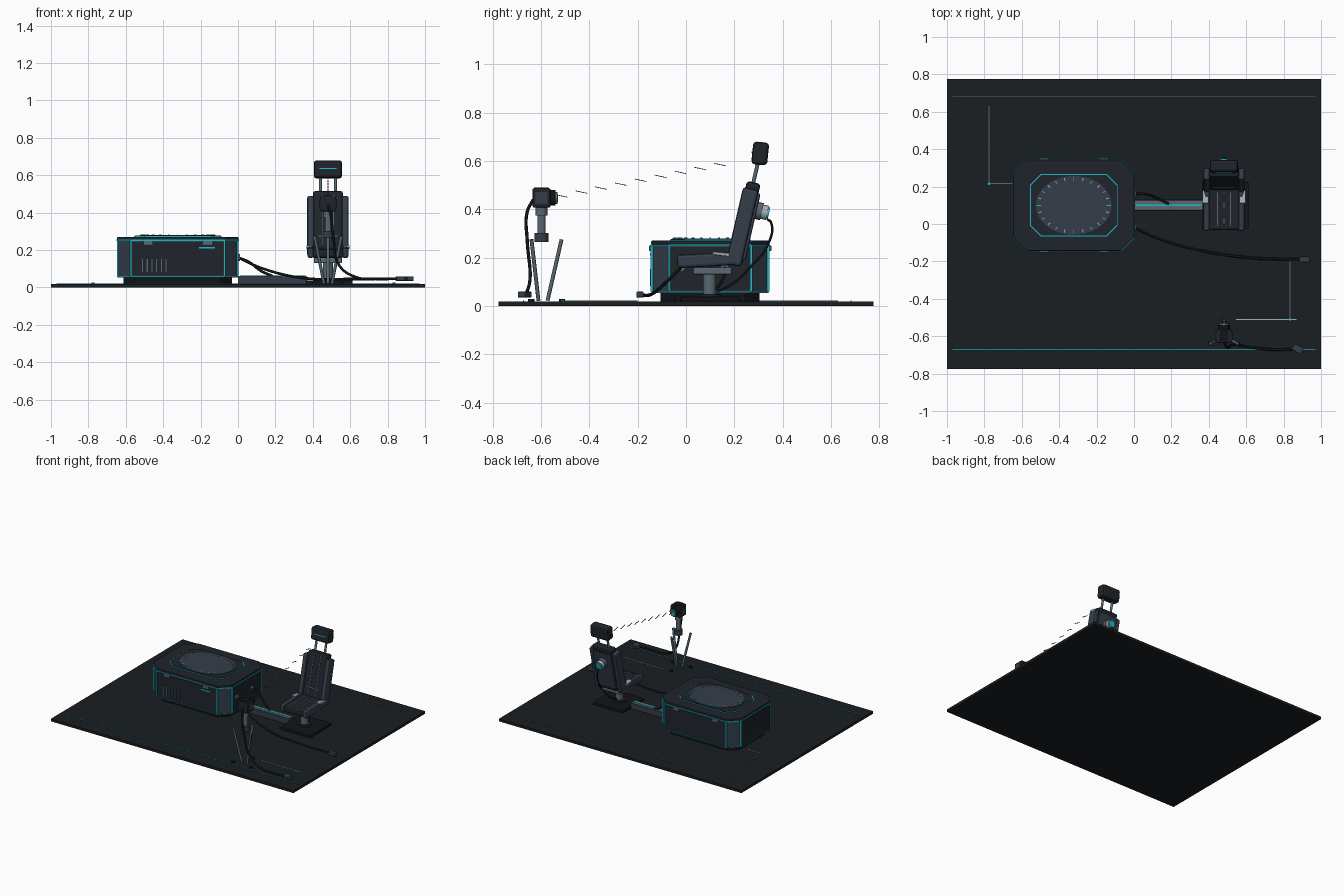
import bpy, bmesh
from math import pi, sin, cos, radians
from mathutils import Vector, Matrix

if "Cube" in bpy.data.objects:
    bpy.data.objects.remove(bpy.data.objects["Cube"])

def mat(name, rgb):
    m = bpy.data.materials.new(name)
    m.diffuse_color = (*rgb, 1)
    m.use_nodes = True
    m.node_tree.nodes["Principled BSDF"].inputs["Base Color"].default_value = m.diffuse_color
    return m

FLOOR = mat("floor_dark", (0.010, 0.013, 0.016))
DARK = mat("dark", (0.014, 0.018, 0.023))
BLACK = mat("black", (0.006, 0.007, 0.009))
SLATE = mat("slate", (0.035, 0.048, 0.068))
STEEL = mat("steel", (0.10, 0.14, 0.17))
LIGHT = mat("light", (0.40, 0.45, 0.48))
CYAN = mat("cyan", (0.01, 0.50, 0.62))
DIM = mat("dim_cyan", (0.01, 0.25, 0.31))

def finish(name, bm, m, bevel=0, smooth=False):
    me = bpy.data.meshes.new(name)
    bmesh.ops.recalc_face_normals(bm, faces=bm.faces)
    bm.to_mesh(me)
    bm.free()
    me.materials.append(m)
    ob = bpy.data.objects.new(name, me)
    bpy.context.collection.objects.link(ob)
    if bevel:
        b = ob.modifiers.new("bevel", 'BEVEL')
        b.width, b.segments = bevel, 2
    if smooth:
        bpy.context.view_layer.objects.active = ob
        bpy.ops.object.select_all(action='DESELECT')
        ob.select_set(True)
        bpy.ops.object.shade_smooth_by_angle(angle=radians(35))
    return ob

def box(name, loc, size, m, rx=0, rz=0, bevel=0):
    bm = bmesh.new()
    M = (Matrix.Translation(loc) @ Matrix.Rotation(rz, 4, 'Z') @ Matrix.Rotation(rx, 4, 'X')
         @ Matrix.Diagonal((*size, 1)))
    bmesh.ops.create_cube(bm, size=1, matrix=M)
    return finish(name, bm, m, bevel)

def rod(name, a, b, r, m, r2=None, n=20):
    a, b = Vector(a), Vector(b)
    d = b - a
    M = Matrix.Translation((a + b) / 2) @ d.to_track_quat('Z', 'Y').to_matrix().to_4x4()
    bm = bmesh.new()
    bmesh.ops.create_cone(bm, cap_ends=True, segments=n, radius1=r,
                          radius2=r if r2 is None else r2, depth=d.length, matrix=M)
    return finish(name, bm, m, smooth=True)

def prism(name, pts, z0, z1, m, bevel=0):
    bm = bmesh.new()
    f = bm.faces.new([bm.verts.new((x, y, z0)) for x, y in pts])
    g = bmesh.ops.extrude_face_region(bm, geom=[f])
    vs = [v for v in g['geom'] if isinstance(v, bmesh.types.BMVert)]
    bmesh.ops.translate(bm, vec=(0, 0, z1 - z0), verts=vs)
    return finish(name, bm, m, bevel)

CX, CY = -0.322, 0.1    # console centre
def octagon(hx, hy, c):
    q = [(hx, hy - c), (hx - c, hy), (-hx + c, hy), (-hx, hy - c),
         (-hx, -hy + c), (-hx + c, -hy), (hx - c, -hy), (hx, -hy + c)]
    return [(CX + x, CY + y) for x, y in q]

def cable(name, pts, r=0.007):
    cu = bpy.data.curves.new(name, 'CURVE')
    cu.dimensions = '3D'
    cu.bevel_depth, cu.bevel_resolution, cu.resolution_u = r, 2, 8
    cu.use_fill_caps = True
    s = cu.splines.new('BEZIER')
    s.bezier_points.add(len(pts) - 1)
    for p, co in zip(s.bezier_points, pts):
        p.co = co
        p.handle_left_type = p.handle_right_type = 'AUTO'
    cu.materials.append(BLACK)
    ob = bpy.data.objects.new(name, cu)
    bpy.context.collection.objects.link(ob)
    bpy.ops.object.select_all(action='DESELECT')
    ob.select_set(True)
    bpy.context.view_layer.objects.active = ob
    bpy.ops.object.convert(target='MESH')

# Floor slab and its inlaid marks
box("floor", (0, 0, 0.0095), (2, 1.55, 0.019), FLOOR)
box("floor_line_rear", (0, 0.683, 0.02), (1.94, 0.004, 0.003), STEEL)
box("floor_line_front", (0, -0.672, 0.02), (1.94, 0.005, 0.003), DIM)
for tag, x, y0, y1, xa, xb, yh in (("left", -0.775, 0.215, 0.63, -0.775, -0.65, 0.215),
                                   ("right", 0.834, -0.51, -0.2, 0.546, 0.87, -0.51)):
    box(tag + "_mark_long", (x, (y0 + y1) / 2, 0.02), (0.004, y1 - y0, 0.003), STEEL)
    box(tag + "_mark_short", ((xa + xb) / 2, yh, 0.02), (xb - xa, 0.004, 0.003), LIGHT)
    rod(tag + "_mark_dot", (x, yh, 0.019), (x, yh, 0.025), 0.007, CYAN, n=12)

# Console body, plinth, lid and glowing trims
prism("console_plinth", octagon(0.29, 0.205, 0.06), 0.019, 0.056, BLACK)
prism("console_bottom_trim", octagon(0.322, 0.242, 0.072), 0.054, 0.060, DIM)
prism("console_body", octagon(0.32, 0.24, 0.07), 0.058, 0.25, SLATE)
prism("console_lid_trim", octagon(0.327, 0.247, 0.073), 0.248, 0.255, CYAN)
prism("console_lid", octagon(0.324, 0.244, 0.072), 0.254, 0.270, DARK, 0.004)
for s in (-1, 1):
    box("console_face_panel", (CX, CY + s * 0.24, 0.153), (0.49, 0.008, 0.18), DARK)
    box("console_end_panel", (CX + s * 0.32, CY, 0.153), (0.008, 0.33, 0.18), DARK)
    for t in (-1, 1):
        box("console_edge_light_face", (CX + s * 0.251, CY + t * 0.241, 0.154), (0.007, 0.010, 0.19), CYAN)
        box("console_edge_light_end", (CX + s * 0.321, CY + t * 0.171, 0.154), (0.010, 0.007, 0.19), CYAN)
        box("lid_latch", (CX + s * 0.16, CY + t * 0.247, 0.238), (0.05, 0.012, 0.022), STEEL, bevel=0.002)
for i in range(6):
    box("vent_slot", (-0.51 + i * 0.025, CY - 0.245, 0.118), (0.006, 0.006, 0.07), STEEL)
box("status_light", (-0.165, CY - 0.245, 0.212), (0.085, 0.006, 0.008), CYAN)

# Display panel on the lid with dial ring of ticks
prism("display_trim", octagon(0.235, 0.167, 0.058), 0.269, 0.274, CYAN)
prism("display_panel", octagon(0.230, 0.162, 0.056), 0.270, 0.277, DARK)
ellipse = lambda a, b: [(CX + a * cos(i * pi / 32), CY + b * sin(i * pi / 32)) for i in range(64)]
prism("dial", ellipse(0.203, 0.157), 0.275, 0.280, SLATE)
for i in range(24):
    a = i * pi / 12
    box("dial_tick", (CX + 0.187 * cos(a), CY + 0.142 * sin(a), 0.281),
        (0.024 if i % 6 == 0 else 0.016, 0.005, 0.004), CYAN if i % 2 == 0 else LIGHT, rz=a)

# Connecting rail
box("rail", (0.185, 0.1, 0.038), (0.37, 0.06, 0.042), SLATE, bevel=0.004)
box("rail_cover", (0.185, 0.1, 0.058), (0.36, 0.044, 0.006), STEEL)
box("rail_light", (0.185, 0.1, 0.061), (0.35, 0.010, 0.004), CYAN)

# Chair base
SX = 0.481
box("chair_base_plate", (SX + 0.007, 0.1, 0.028), (0.25, 0.25, 0.02), BLACK, bevel=0.004)
rod("chair_pedestal_foot", (SX, 0.098, 0.036), (SX, 0.098, 0.05), 0.045, DARK)
rod("chair_pedestal", (SX, 0.098, 0.04), (SX, 0.098, 0.135), 0.027, STEEL)
box("seat_support", (SX, 0.11, 0.145), (0.15, 0.16, 0.03), STEEL, bevel=0.005)

# Seat cushion with side bolsters
ts = radians(3)
box("seat", (SX, 0.08, 0.186), (0.17, 0.225, 0.045), DARK, ts, bevel=0.012)
for s in (-1, 1):
    box("seat_bolster", (SX + s * 0.093, 0.08, 0.19), (0.034, 0.235, 0.055), SLATE, ts, bevel=0.012)
    box("belt_anchor", (SX + s * 0.1, 0.145, 0.215), (0.03, 0.07, 0.012), LIGHT, radians(-6), bevel=0.003)
for x in (-0.035, 0, 0.035):
    box("seat_seam", (SX + x, 0.08, 0.209), (0.004, 0.18, 0.004), STEEL, ts)

# Reclined backrest, placed in its own tilted frame (x, depth, height)
tb = radians(-13)
R = Matrix.Rotation(tb, 3, 'X')
def P(x, d, h):
    return Vector((SX, 0.2, 0.17)) + R @ Vector((x, d, h))
box("backrest", P(0, 0.002, 0.178), (0.16, 0.058, 0.345), DARK, tb, bevel=0.012)
box("backrest_shell", P(0, 0.03, 0.17), (0.15, 0.02, 0.28), SLATE, tb, bevel=0.006)
for s in (-1, 1):
    box("back_bolster", P(s * 0.093, -0.004, 0.16), (0.036, 0.066, 0.325), SLATE, tb, bevel=0.012)
    rod("headrest_post", P(s * 0.04, 0, 0.33), P(s * 0.04, 0, 0.45), 0.008, STEEL, n=12)
    box("back_seam", P(s * 0.03, -0.027, 0.19), (0.004, 0.005, 0.27), STEEL, tb)
box("back_seam_cross", P(0, -0.027, 0.10), (0.10, 0.005, 0.005), STEEL, tb)
box("headrest", (SX, 0.307, 0.631), (0.15, 0.066, 0.094), DARK, radians(-6), bevel=0.014)
box("headrest_light", (SX, 0.2745, 0.636), (0.09, 0.006, 0.006), CYAN, radians(-6))
rod("back_hub_base", P(0, 0.03, 0.24), P(0, 0.062, 0.24), 0.036, STEEL)
rod("back_hub_ring", P(0, 0.06, 0.24), P(0, 0.085, 0.24), 0.03, LIGHT)
rod("back_hub_light", P(0, 0.08, 0.24), P(0, 0.092, 0.24), 0.024, CYAN)

# Camera head on its column
TX, TY = SX, -0.598
box("camera_body", (TX, TY, 0.447), (0.082, 0.074, 0.08), DARK, bevel=0.006)
box("camera_top", (TX, TY, 0.486), (0.05, 0.06, 0.010), BLACK)
for s in (-1, 1):
    box("camera_side", (TX + s * 0.043, TY, 0.447), (0.008, 0.05, 0.05), SLATE, bevel=0.002)
rod("lens_barrel", (TX, -0.565, 0.447), (TX, -0.54, 0.447), 0.032, BLACK)
rod("lens_ring", (TX, -0.545, 0.447), (TX, -0.532, 0.447), 0.025, STEEL)
rod("lens_glass", (TX, -0.535, 0.447), (TX, -0.529, 0.447), 0.017, CYAN)
rod("camera_mount", (TX, TY, 0.375), (TX, TY, 0.41), 0.024, STEEL)
rod("camera_column", (TX, TY, 0.295), (TX, TY, 0.38), 0.017, STEEL)
rod("tripod_hub", (TX, TY, 0.264), (TX, TY, 0.301), 0.029, SLATE)

# Tripod legs, narrow at the floor, with outlying foot pads
for k in range(3):
    a = pi / 2 + k * 2 * pi / 3
    u = Vector((cos(a), sin(a), 0))
    c = Vector((TX, TY, 0))
    rod("tripod_leg", c + u * 0.025 + Vector((0, 0, 0.022)), c + u * 0.083 + Vector((0, 0, 0.275)), 0.008, STEEL, n=12)
    rod("tripod_foot", c + u * 0.085 + Vector((0, 0, 0.018)), c + u * 0.085 + Vector((0, 0, 0.028)), 0.013, BLACK, n=16)

# Dashed sight line from lens to headrest
for i in range(9):
    t = i / 8
    box("sight_dash", (TX, -0.515 + t * 0.655, 0.455 + t * 0.13), (0.004, 0.05, 0.003), STEEL, radians(-12))

# Cables, sockets and plugs
for y in (-0.02, 0.16):
    rod("cable_socket", (-0.005, y, 0.16), (0.012, y, 0.16), 0.018, STEEL)
cable("console_cable_long", [(0, -0.02, 0.16), (0.135, -0.08, 0.10), (0.35, -0.14, 0.05),
                             (0.615, -0.18, 0.045), (0.89, -0.19, 0.047)])
cable("console_cable_short", [(0, 0.16, 0.16), (0.06, 0.16, 0.135), (0.12, 0.14, 0.09), (0.185, 0.108, 0.06)])
cable("camera_cable", [(SX, -0.632, 0.44), (0.495, -0.657, 0.39), (0.51, -0.657, 0.27), (0.54, -0.645, 0.12),
                       (0.63, -0.66, 0.055), (0.75, -0.672, 0.045), (0.86, -0.668, 0.047)])
cable("chair_cable", [P(0, 0.09, 0.215), (SX, 0.352, 0.345), (SX, 0.34, 0.256), (SX, 0.27, 0.165),
                      (SX, 0.19, 0.09), (SX, 0.13, 0.06)], 0.005)
box("long_cable_plug", (0.912, -0.19, 0.047), (0.055, 0.03, 0.024), SLATE, bevel=0.003)
box("camera_cable_plug", (0.875, -0.668, 0.047), (0.055, 0.036, 0.024), SLATE, rz=radians(-30), bevel=0.003)
